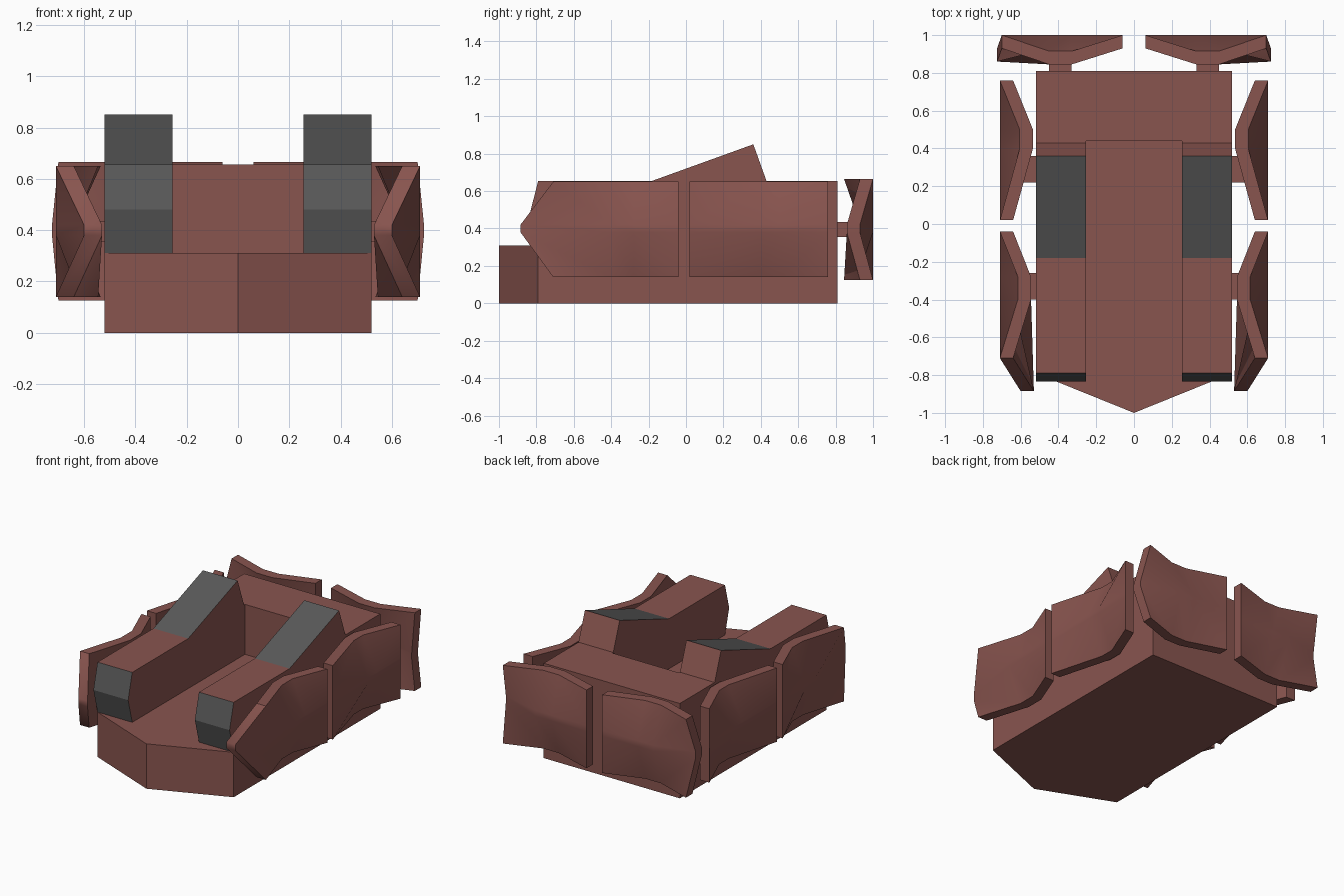
import bpy, bmesh
from mathutils import Vector

if "Cube" in bpy.data.objects:
    bpy.data.objects.remove(bpy.data.objects["Cube"])


def material(name, colour):
    m = bpy.data.materials.new(name)
    m.diffuse_color = (*colour, 1)
    m.use_nodes = True
    m.node_tree.nodes["Principled BSDF"].inputs["Base Color"].default_value = m.diffuse_color
    return m


BROWN = material("brown", (0.25, 0.09, 0.078))
GREY = material("grey", (0.10, 0.10, 0.10))


def finish(bm, name, mats=(BROWN,)):
    bmesh.ops.recalc_face_normals(bm, faces=bm.faces[:])
    mesh = bpy.data.meshes.new(name)
    bm.to_mesh(mesh)
    bm.free()
    for m in mats:
        mesh.materials.append(m)
    ob = bpy.data.objects.new(name, mesh)
    bpy.context.collection.objects.link(ob)
    return ob


def prism(name, points, offset, grey_edges=()):
    """Extrude a closed 3D outline along offset; listed edges get grey walls."""
    bm = bmesh.new()
    off = Vector(offset)
    a = [bm.verts.new(p) for p in points]
    b = [bm.verts.new(Vector(p) + off) for p in points]
    bm.faces.new(a)
    bm.faces.new(b[::-1])
    n = len(a)
    for i in range(n):
        j = (i + 1) % n
        f = bm.faces.new((a[i], a[j], b[j], b[i]))
        f.material_index = 1 if i in grey_edges else 0
    return finish(bm, name, (BROWN, GREY))


def box(name, x0, x1, y0, y1, z0, z1):
    return prism(name, [(x0, y0, z0), (x1, y0, z0), (x1, y1, z0), (x0, y1, z0)],
                 (0, 0, z1 - z0))


def panel(name, cols, rows, place, thick=0.07):
    """Bulged armour plate. Each column: position and depth at the top/bottom
    edge, then position and depth along the middle ridge."""
    bm = bmesh.new()
    layers = []
    for t in (0, thick):
        grid = []
        for ue, de, um, dm in cols:
            grid.append([bm.verts.new(place(u, d - t, z)) for (u, d), z in
                         zip(((ue, de), (um, dm), (um, dm), (ue, de)), rows)])
        layers.append(grid)
    for g in layers:
        for i in range(3):
            for j in range(3):
                bm.faces.new((g[i][j], g[i + 1][j], g[i + 1][j + 1], g[i][j + 1]))
    ring = ([(i, 0) for i in range(3)] + [(3, j) for j in range(3)]
            + [(i, 3) for i in range(3, 0, -1)] + [(0, j) for j in range(3, 0, -1)])
    o, n = layers
    for (i, j), (k, l) in zip(ring, ring[1:] + ring[:1]):
        bm.faces.new((o[i][j], o[k][l], n[k][l], n[i][j]))
    ob = finish(bm, name)
    bpy.ops.object.select_all(action='DESELECT')
    ob.select_set(True)
    bpy.context.view_layer.objects.active = ob
    bpy.ops.object.shade_smooth_by_angle(angle=0.7)


# Hull floor with pointed nose, and raised rear deck
prism("hull_base", [(-0.52, 0.81, 0), (-0.52, -0.79, 0), (0, -1, 0),
                    (0.52, -0.79, 0), (0.52, 0.81, 0)], (0, 0, 0.31))
box("rear_deck", -0.52, 0.52, 0.44, 0.81, 0.31, 0.655)

# Side rail outline (y, z), with grey nose and grey ramp
RAIL = [(-0.79, 0.31), (-0.835, 0.48), (-0.79, 0.655), (-0.18, 0.655),
        (0.36, 0.85), (0.43, 0.655), (0.44, 0.655), (0.44, 0.31)]

# Plate columns
SIDE_FRONT = [(-0.04, 0.71, -0.04, 0.71), (-0.28, 0.615, -0.28, 0.71),
              (-0.40, 0.615, -0.40, 0.71), (-0.71, 0.71, -0.885, 0.60)]
SIDE_REAR = [(0.02, 0.71, 0.02, 0.71), (0.40, 0.605, 0.40, 0.71),
             (0.50, 0.605, 0.50, 0.71), (0.76, 0.71, 0.76, 0.71)]
BACK = [(0.06, 1.0, 0.06, 1.0), (0.33, 0.915, 0.33, 1.0),
        (0.45, 0.915, 0.45, 1.0), (0.70, 1.0, 0.725, 0.93)]
SIDE_ROWS = (0.14, 0.38, 0.42, 0.65)
BACK_ROWS = (0.125, 0.38, 0.42, 0.665)

for s, side in ((1, "right"), (-1, "left")):
    # Rails
    prism(f"rail_{side}", [(s * 0.255, y, z) for y, z in RAIL],
          (s * 0.265, 0, 0), (0, 1, 3))

    # Armour plates
    def beside(u, d, z):
        return (s * d, u, z)

    def behind(u, d, z):
        return (s * u, d, z)

    panel(f"front_side_plate_{side}", SIDE_FRONT, SIDE_ROWS, beside)
    panel(f"rear_side_plate_{side}", SIDE_REAR, SIDE_ROWS, beside)
    panel(f"back_plate_{side}", BACK, BACK_ROWS, behind)

    # Mounting pegs
    for n, (y0, y1) in (("front", (-0.40, -0.26)), ("rear", (0.22, 0.36))):
        box(f"{n}_peg_{side}", s * 0.50, s * 0.65, y0, y1, 0.355, 0.435)
    box(f"back_peg_{side}", s * 0.33, s * 0.45, 0.79, 0.94, 0.355, 0.435)
